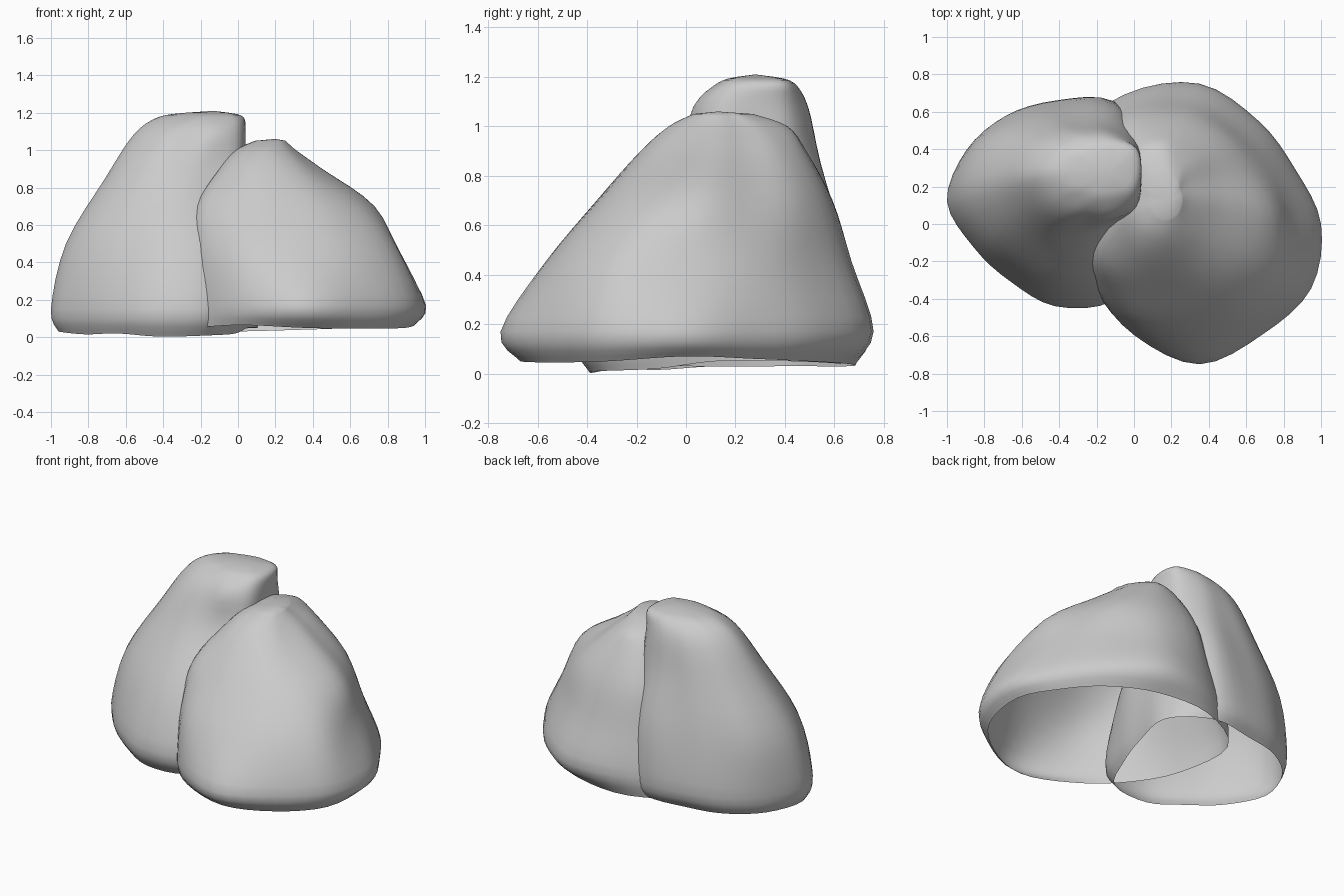
import bpy, bmesh
from math import cos, sin, pi
from mathutils import Vector

N, SUB = 12, 4   # control points per ring, subdivisions between them


def spline(pts, closed):
    """Smooth curve passing through every control point."""
    n, out = len(pts), []
    get = (lambda i: pts[i % n]) if closed else (lambda i: pts[max(0, min(n - 1, i))])
    for i in range(n if closed else n - 1):
        a, b, c, d = (get(i + k) for k in (-1, 0, 1, 2))
        for s in range(SUB):
            t = s / SUB
            out.append(0.5 * (2 * b + (c - a) * t + (2 * a - 5 * b + 4 * c - d) * t * t
                              + (3 * b - a - 3 * c + d) * t ** 3))
    if not closed:
        out.append(pts[-1].copy())
    return out


def boulder(name, levels, rim, top):
    """Shell open at the bottom; levels = (z, cx, cy, 12 radii from +x anticlockwise)."""
    rings = []
    for k, (z, cx, cy, radii) in enumerate(levels):
        rings.append([Vector((cx + r * cos(2 * pi * i / N), cy + r * sin(2 * pi * i / N),
                              rim[i] if k == 0 else z)) for i, r in enumerate(radii)])
    # Rounded crown
    peak = Vector(top)
    rings.append([peak.lerp(Vector((p.x, p.y, peak.z - .02)), 0.5) for p in rings[-1]])
    rings = [spline(r, True) for r in rings]
    columns = [spline(list(c), False) for c in zip(*rings)]
    bm = bmesh.new()
    grid = [[bm.verts.new(p) for p in c] for c in columns]
    tip = bm.verts.new(peak)
    for i, a in enumerate(grid):
        b = grid[(i + 1) % len(grid)]
        for j in range(len(a) - 1):
            bm.faces.new((a[j], b[j], b[j + 1], a[j + 1]))
        bm.faces.new((a[-1], b[-1], tip))
    mesh = bpy.data.meshes.new(name)
    bm.to_mesh(mesh)
    bm.free()
    mesh.shade_smooth()
    obj = bpy.data.objects.new(name, mesh)
    bpy.context.collection.objects.link(obj)
    return obj


# Broad front-right boulder
boulder("right_boulder", [
    (.05, .35, 0, [.59, .54, .57, .65, .77, .86, .72, .66, .66, .67, .63, .63]),
    (.17, .35, 0, [.65, .59, .635, .75, .80, .84, .70, .66, .69, .75, .68, .69]),
    (.45, .30, .03, [.55, .52, .54, .63, .69, .68, .58, .61, .62, .60, .61, .63]),
    (.70, .26, .06, [.47, .42, .46, .52, .58, .55, .49, .53, .46, .42, .44, .47]),
    (.90, .20, .12, [.25, .24, .30, .36, .39, .33, .30, .33, .33, .30, .28, .25]),
    (1.0, .16, .14, [.15, .15, .20, .27, .26, .20, .17, .19, .21, .21, .19, .16]),
], [.07, .06, .05, .04, .03, .03, .03, .05, .065, .05, .045, .05], (.2, .13, 1.06))

# Taller back-left boulder with a flat ridge top
boulder("left_boulder", [
    (.01, -.42, .12, [.47, .60, .58, .48, .49, .52, .54, .46, .45, .50, .55, .47]),
    (.15, -.42, .12, [.48, .58, .62, .54, .53, .55, .58, .50, .49, .56, .61, .50]),
    (.50, -.37, .17, [.44, .49, .53, .45, .46, .52, .55, .49, .45, .48, .51, .47]),
    (.85, -.30, .23, [.34, .38, .35, .31, .33, .38, .41, .37, .33, .30, .30, .36]),
    (1.08, -.25, .26, [.29, .30, .26, .23, .24, .28, .31, .27, .24, .22, .26, .30]),
    (1.175, -.20, .28, [.23, .24, .18, .15, .15, .19, .23, .19, .15, .15, .17, .22]),
], [.05, .05, .04, .03, .03, .03, .03, .015, .02, .003, .01, .02], (-.13, .28, 1.21))
